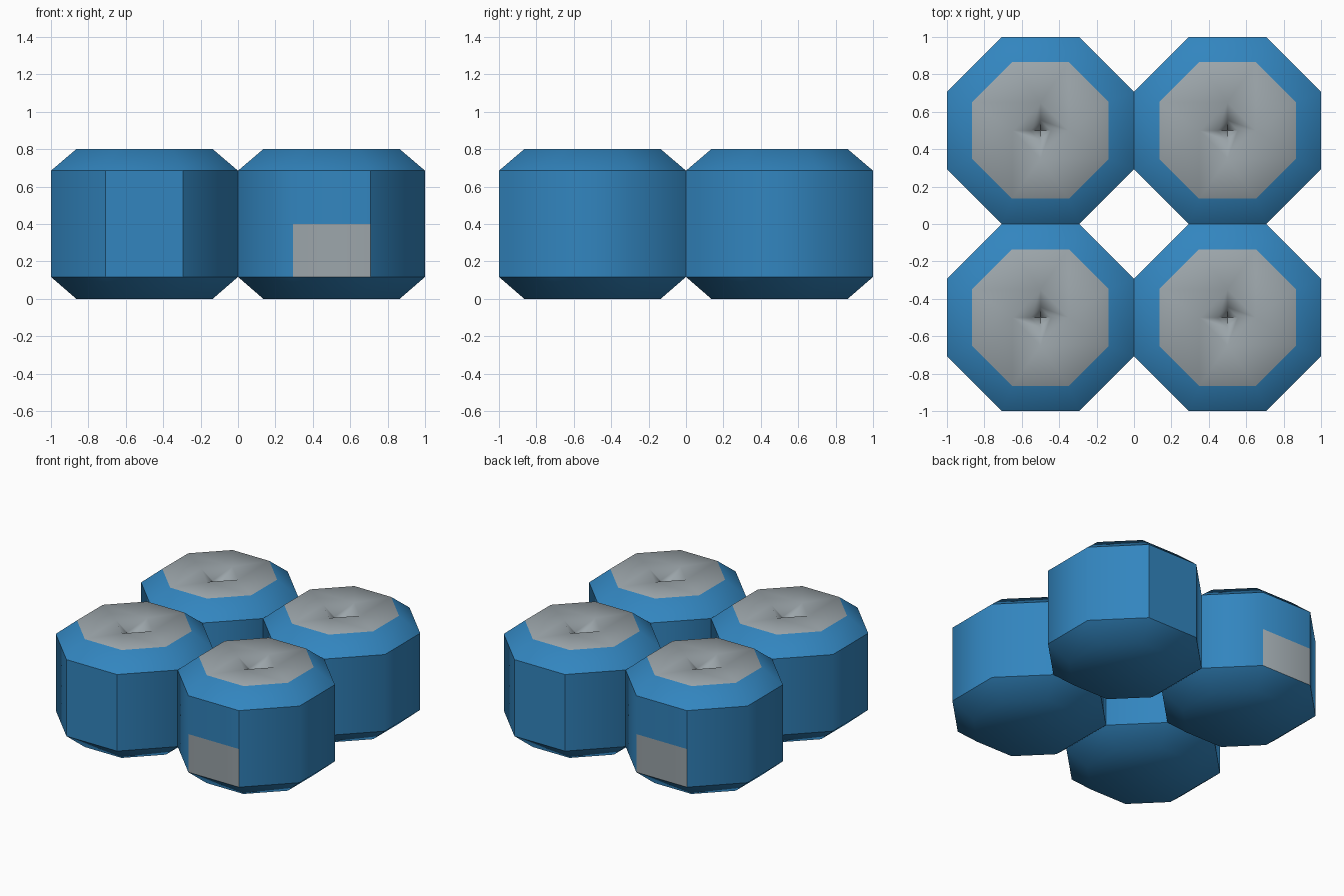
import bpy, bmesh, math

if "Cube" in bpy.data.objects:
    bpy.data.objects.remove(bpy.data.objects["Cube"])


def material(name, colour):
    m = bpy.data.materials.new(name)
    m.diffuse_color = (*colour, 1)
    m.use_nodes = True
    m.node_tree.nodes["Principled BSDF"].inputs["Base Color"].default_value = m.diffuse_color
    return m


BLUE = material("tank blue", (0.032, 0.235, 0.52))
GREY = material("lid grey", (0.33, 0.375, 0.40))

# Tank profile as (apothem, height), bottom to top
PROFILE = [(0.365, 0.0), (0.5, 0.117), (0.5, 0.4), (0.5, 0.685), (0.365, 0.8)]
# Four-sided funnel in the lid as (radius, height)
FUNNEL = [(0.15, 0.8), (0.055, 0.74)]
FUNNEL_BOTTOM = 0.64


def ring(bm, radius, z, sides, start):
    return [bm.verts.new((radius * math.cos(start + i * math.tau / sides),
                          radius * math.sin(start + i * math.tau / sides), z))
            for i in range(sides)]


def bridge(bm, a, b):
    n = len(a)
    return [bm.faces.new((a[i], a[(i + 1) % n], b[(i + 1) % n], b[i])) for i in range(n)]


def tank(name, x, y, panel):
    bm = bmesh.new()
    # octagonal body with chamfered ends
    rings = [ring(bm, r / math.cos(math.pi / 8), z, 8, math.pi / 8) for r, z in PROFILE]
    bm.faces.new(rings[0][::-1])
    walls = [bridge(bm, a, b) for a, b in zip(rings, rings[1:])]

    # lid: octagon joined to the square funnel mouth
    mouth, throat = [ring(bm, r, z, 4, 0) for r, z in FUNNEL]
    rim = rings[-1]
    lid = []
    for k in range(4):
        lid.append(bm.faces.new((mouth[k], rim[2 * k - 1], rim[2 * k])))
        lid.append(bm.faces.new((mouth[k], rim[2 * k], rim[2 * k + 1], mouth[(k + 1) % 4])))
    lid += bridge(bm, mouth, throat)
    tip = bm.verts.new((0, 0, FUNNEL_BOTTOM))
    lid += [bm.faces.new((throat[k], throat[(k + 1) % 4], tip)) for k in range(4)]

    for f in bm.faces:
        f.smooth = True
    for f in lid:
        f.material_index = 1
    # grey panel low on the outward face
    if panel:
        for f in walls[1]:
            f.normal_update()
            if f.normal.y * math.copysign(1, y) > 0.9:
                f.material_index = 1

    # sharp edges: chamfer rings, corners of the front and back walls, funnel tip
    for e in bm.edges:
        a, b = e.verts
        za, zb = a.co.z, b.co.z
        level = abs(za - zb) < 1e-5
        if level and min(abs(za - PROFILE[1][1]), abs(za - PROFILE[3][1])) < 1e-4:
            e.smooth = False
        elif (not level and abs(a.co.y) > 0.49 and abs(b.co.y) > 0.49
              and not (panel and a.co.x * y > 0)):
            e.smooth = False
        elif tip in e.verts:
            e.smooth = False

    mesh = bpy.data.meshes.new(name)
    bm.to_mesh(mesh)
    bm.free()
    mesh.materials.append(BLUE)
    mesh.materials.append(GREY)
    ob = bpy.data.objects.new(name, mesh)
    ob.location = (x, y, 0)
    bpy.context.collection.objects.link(ob)


# two by two cluster of tanks; the panels sit on opposite corners
for xn, x in (("left", -0.5), ("right", 0.5)):
    for yn, y in (("front", -0.5), ("back", 0.5)):
        tank(f"tank_{yn}_{xn}", x, y, x * y < 0)
